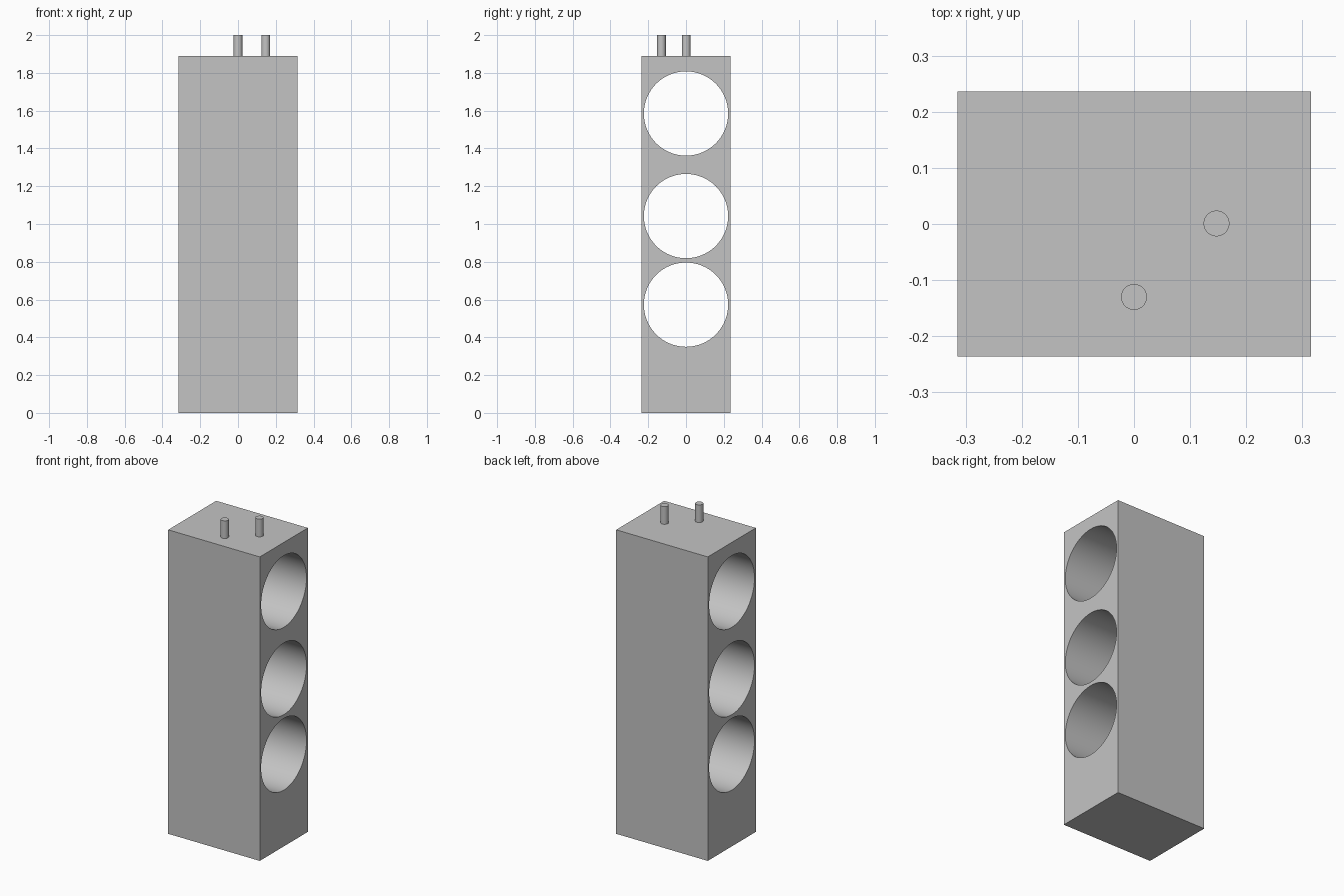
import bpy
import math

cube = bpy.data.objects.get("Cube")
if cube:
    bpy.data.objects.remove(cube, do_unlink=True)

grey = bpy.data.materials.new("light_grey")
grey.use_nodes = True
colour = (0.55, 0.55, 0.55, 1)
grey.diffuse_color = colour
grey.node_tree.nodes["Principled BSDF"].inputs["Base Color"].default_value = colour

WIDTH, DEPTH, HEIGHT = 0.63, 0.472, 1.89
TOP = 2.0


def cylinder(name, radius, length, location, rotation=(0, 0, 0), sides=96):
    bpy.ops.mesh.primitive_cylinder_add(
        vertices=sides, radius=radius, depth=length, location=location, rotation=rotation)
    obj = bpy.context.object
    obj.name = name
    obj.data.materials.append(grey)
    bpy.ops.object.shade_smooth_by_angle(angle=math.radians(30))
    return obj


# Upright block
bpy.ops.mesh.primitive_cube_add(size=1, location=(0, 0, HEIGHT / 2))
block = bpy.context.object
block.name = "block"
block.scale = (WIDTH, DEPTH, HEIGHT)
bpy.ops.object.transform_apply(location=False, rotation=False, scale=True)
block.data.materials.append(grey)

# Three round holes running through from side to side
for i, z in enumerate((0.573, 1.042, 1.585)):
    cutter = cylinder(f"hole_cutter_{i + 1}", 0.223, WIDTH * 2, (0, 0, z),
                      (0, math.pi / 2, 0))
    cutter.hide_render = True
    cut = block.modifiers.new(f"hole_{i + 1}", "BOOLEAN")
    cut.operation = "DIFFERENCE"
    cut.solver = "EXACT"
    cut.object = cutter

# Apply the cuts, then remove the cutters
bpy.ops.object.select_all(action="DESELECT")
block.select_set(True)
bpy.context.view_layer.objects.active = block
for modifier in list(block.modifiers):
    cutter = modifier.object
    bpy.ops.object.modifier_apply(modifier=modifier.name)
    bpy.data.objects.remove(cutter, do_unlink=True)
bpy.ops.object.shade_smooth_by_angle(angle=math.radians(30))

# Two pins standing on the top face
for name, x, y in (("front_pin", 0, -0.13), ("side_pin", 0.147, 0.001)):
    cylinder(name, 0.023, TOP - HEIGHT, (x, y, (TOP + HEIGHT) / 2), sides=48)
